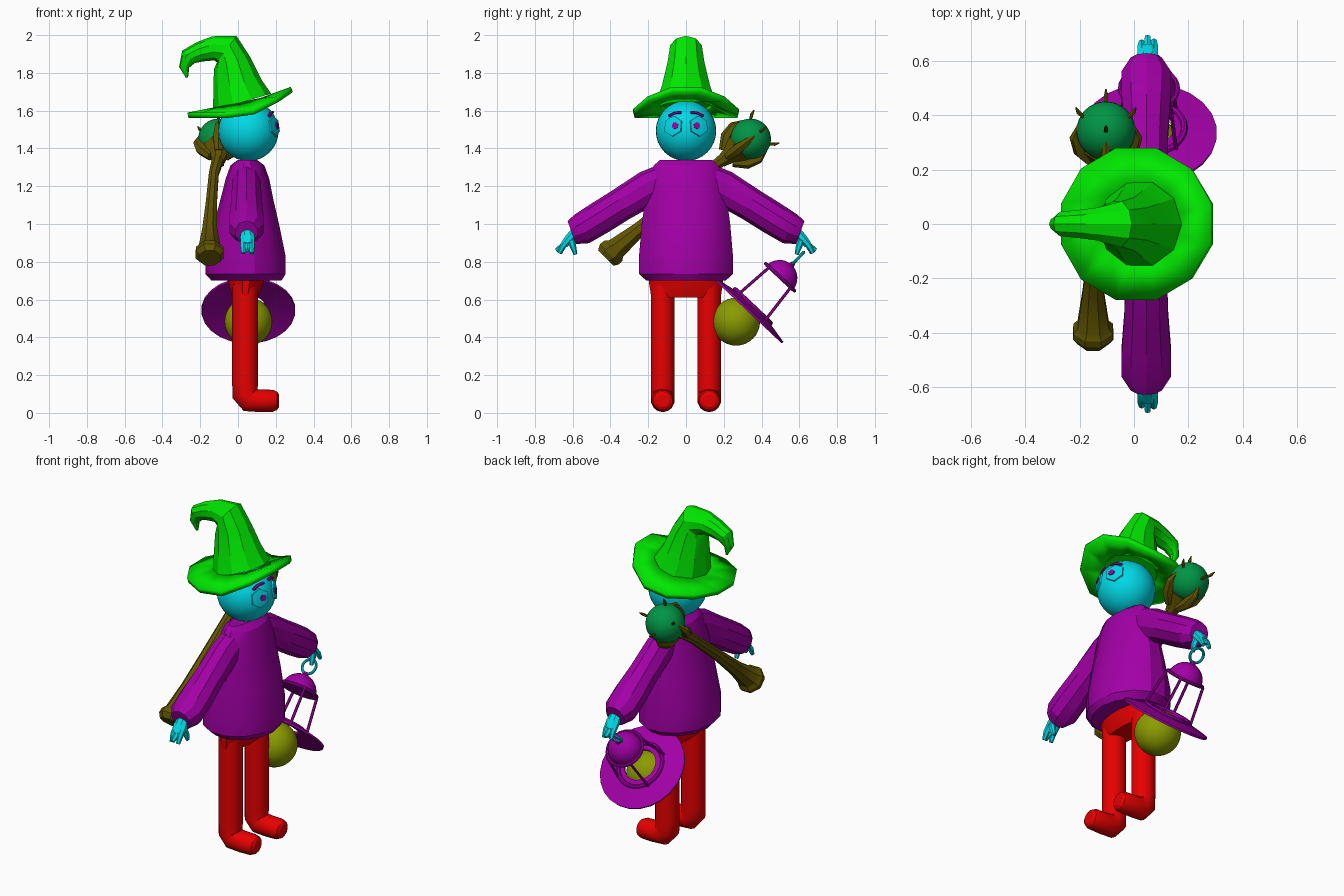
import bpy, bmesh, math
from mathutils import Vector

if "Cube" in bpy.data.objects:
    bpy.data.objects.remove(bpy.data.objects["Cube"], do_unlink=True)


def material(name, r, g, b):
    m = bpy.data.materials.new(name)
    m.use_nodes = True
    m.diffuse_color = (r, g, b, 1)
    m.node_tree.nodes["Principled BSDF"].inputs["Base Color"].default_value = (r, g, b, 1)
    return m


GREEN = material("hat green", 0, 0.80, 0)
PURPLE = material("robe purple", 0.36, 0, 0.38)
CYAN = material("skin cyan", 0, 0.70, 0.80)
RED = material("trouser red", 0.80, 0, 0)
BROWN = material("wood brown", 0.12, 0.09, 0)
YELLOW = material("lamp yellow", 0.26, 0.33, 0)
JADE = material("orb jade", 0, 0.30, 0.06)

X, Y, Z = Vector((1, 0, 0)), Vector((0, 1, 0)), Vector((0, 0, 1))


def finish(obj, name, mat):
    obj.name = name
    obj.data.materials.append(mat)
    bpy.ops.object.select_all(action="DESELECT")
    obj.select_set(True)
    bpy.context.view_layer.objects.active = obj
    bpy.ops.object.shade_smooth_by_angle()
    return obj


def mesh_object(bm, name, mat):
    bmesh.ops.recalc_face_normals(bm, faces=bm.faces)
    me = bpy.data.meshes.new(name)
    bm.to_mesh(me)
    bm.free()
    obj = bpy.data.objects.new(name, me)
    bpy.context.collection.objects.link(obj)
    return finish(obj, name, mat)


def bridge(bm, a, b):
    for i in range(len(a)):
        j = (i + 1) % len(a)
        bm.faces.new((a[i], a[j], b[j], b[i]))


def loft(name, mat, rings, side, n=8, axis=None, closed=False):
    """Skin elliptical rings (centre, radius along side, other radius)."""
    bm = bmesh.new()
    pts = [Vector(r[0]) for r in rings]
    loops = []
    for i, (_, ru, rv) in enumerate(rings):
        before = pts[i] - pts[i - 1] if i else pts[1] - pts[0]
        after = pts[i + 1] - pts[i] if i + 1 < len(pts) else before
        t = axis or (before.normalized() + after.normalized())
        v = t.cross(side).normalized()
        angles = [math.tau * (k + 0.5) / n for k in range(n)]
        loops.append([bm.verts.new(pts[i] + side * ru * math.cos(a) + v * rv * math.sin(a))
                      for a in angles])
    for a, b in zip(loops, loops[1:]):
        bridge(bm, a, b)
    if closed:
        bridge(bm, loops[-1], loops[0])
    else:
        bm.faces.new(loops[0])
        bm.faces.new(loops[-1])
    return mesh_object(bm, name, mat)


def ball(name, mat, centre, r):
    bpy.ops.mesh.primitive_uv_sphere_add(segments=32, ring_count=16, radius=r, location=centre)
    return finish(bpy.context.object, name, mat)


def torus(name, mat, centre, axis, major, minor):
    bpy.ops.mesh.primitive_torus_add(major_segments=28, minor_segments=8, major_radius=major,
                                     minor_radius=minor, location=centre,
                                     rotation=axis.to_track_quat("Z", "Y").to_euler())
    return finish(bpy.context.object, name, mat)


# Hat crown curling backwards
crown = [(0.022, 1.645, .16), (-.003, 1.73, .132), (-.03, 1.85, .102), (-.06, 1.925, .088),
         (-.13, 1.93, .064), (-.2, 1.912, .054), (-.262, 1.885, .047), (-.285, 1.83, .027),
         (-.27, 1.775, .006)]
loft("hat_crown", GREEN, [((x, 0, z), r, r) for x, z, r in crown], Y, 10)

# Hat brim, lifted at the face side
bm = bmesh.new()
inner, outer = [], []
for k in range(12):
    a = math.tau * (k + 0.5) / 12
    c, s = math.cos(a), math.sin(a)
    x = 0.285 * c
    inner.append(bm.verts.new((0.02 + .145 * c, .145 * s, 1.632 + .03 * c)))
    outer.append(bm.verts.new((0.01 + x, .285 * s, 1.575 + (x ** 1.5 * .95 if x > 0 else 0))))
bridge(bm, inner, outer)
brim = mesh_object(bm, "hat_brim", GREEN)
solid = brim.modifiers.new("thickness", "SOLIDIFY")
solid.thickness, solid.offset = 0.03, 0

# Head and face
HEAD = Vector((0.055, 0, 1.493))
ball("head", CYAN, HEAD, 0.16)
for s, label in ((1, "left"), (-1, "right")):
    d = Vector((.142, s * .07, .026)).normalized()
    loft(label + "_eye_plate", CYAN, [(HEAD + d * .14, .055, .055), (HEAD + d * .16, .055, .055),
                                      (HEAD + d * .164, .035, .035)], Z.cross(d).normalized(), 6)
    d = Vector((.145, s * .054, .026)).normalized()
    loft(label + "_pupil", PURPLE, [(HEAD + d * .15, .018, .018), (HEAD + d * .169, .018, .018)],
         Z.cross(d).normalized(), 10)
    brow = [(.022, .092), (.06, .096), (.1, .085)]
    loft(label + "_eyebrow", PURPLE,
         [(HEAD + Vector((.12, s * y, z)).normalized() * .163, .009, .008) for y, z in brow], X, 6)

# Robe
robe = [(.70, .045, .185, .215), (.735, .04, .212, .255), (.83, .04, .212, .255),
        (1.0, .045, .172, .24), (1.13, .047, .14, .222), (1.24, .05, .115, .2),
        (1.31, .05, .09, .175), (1.34, .05, .05, .14)]
loft("robe", PURPLE, [((x, 0, z), ry, rx) for z, x, rx, ry in robe], Y, 14, axis=Z)

# Trousers
loft("hips", RED, [((.042, 0, .73), .2, .1), ((.042, 0, .69), .2, .095),
                   ((.037, 0, .61), .187, .068)], Y, 16, axis=Z)
for s, label in ((1, "left"), (-1, "right")):
    y = s * .123
    leg = [(.037, .68, .064, .068), (.037, .16, .064, .068), (.038, .1, .064, .07),
           (.062, .068, .064, .066), (.12, .064, .062, .06), (.185, .064, .061, .058),
           (.207, .064, .052, .048), (.217, .064, .035, .033)]
    loft(label + "_leg", RED, [((x, y, z), a, b) for x, z, a, b in leg], Y, 14)

    # Sleeves, widening to the cuff
    sleeve = [(.1, 1.235, .075, .09), (.2, 1.19, .08, .095), (.34, 1.105, .085, .088),
              (.46, 1.03, .095, .088), (.55, .975, .095, .085), (.605, .955, .06, .065)]
    loft(label + "_sleeve", PURPLE, [((.045, s * y, z), a, b) for y, z, a, b in sleeve], X, 10)

    # Hands with three fingers and a thumb
    loft(label + "_palm", CYAN, [((.05, s * .58, .965), .03, .026), ((.05, s * .615, .925), .042, .028),
                                 ((.05, s * .645, .89), .036, .022)], X, 8)
    for k, (x, ty, tz) in enumerate([(.028, .668, .845), (.05, .688, .86), (.073, .672, .845)]):
        loft(f"{label}_finger_{k + 1}", CYAN, [((x, s * .62, .92), .018, .018), ((x, s * .65, .885), .017, .017),
                                               ((x, s * ty, tz), .011, .011)], X, 6)
    loft(label + "_thumb", CYAN, [((.065, s * .612, .925), .02, .02), ((.075, s * .598, .88), .018, .017),
                                  ((.075, s * .585, .838), .01, .01)], X, 6)

# Staff with flared foot
staff = [(-.15, -.425, .82, .062), (-.15, -.405, .84, .08), (-.15, -.385, .857, .078),
         (-.15, -.37, .87, .062), (-.15, -.25, .97, .042), (-.142, -.1, 1.1, .032),
         (-.128, .1, 1.265, .028), (-.105, .2, 1.345, .034)]
loft("staff", BROWN, [((x, y, z), r, r) for x, y, z, r in staff], X, 8)

# Orb held by a cup and four claws whose tips pierce through it
ORB = Vector((-.103, .342, 1.45))
ball("staff_orb", JADE, ORB, 0.108)
a = Vector((0, .79, .61)).normalized()
p = a.cross(X)
loft("staff_cup", BROWN, [(ORB + a * t, r, r) for t, r in ((-.2, .032), (-.14, .05), (-.08, .085))],
     X, 8, axis=a)
claw = [(-.15, .04, .025), (-.09, .09, .032), (-.03, .112, .022), (.02, .098, .01),
        (.06, .08, .008), (.085, .1, .009), (.108, .11, .003)]
for k in range(4):
    e = X * math.cos(k * math.pi / 2) + p * math.sin(k * math.pi / 2)
    loft(f"staff_claw_{k + 1}", BROWN, [(ORB + a * t + e * d, r, r) for t, d, r in claw],
         a.cross(e).normalized(), 6)

# Lantern: tilted tray, cage, dome and glowing globe
TRAY = Vector((.055, .33, .54))
a = Vector((0, .686, .727)).normalized()
p = a.cross(X)
ball("lantern_globe", YELLOW, (.055, .265, .483), 0.127)
loft("lantern_tray", PURPLE, [(TRAY + a * t, r, r) for t, r in
                              ((.024, .092), (-.004, .248), (.008, .25), (.038, .092))],
     X, 24, axis=a, closed=True)
torus("lantern_lower_ring", PURPLE, TRAY + a * .035, a, .13, .012)
torus("lantern_upper_ring", PURPLE, TRAY + a * .245, a, .105, .009)
for k in range(4):
    t = math.pi / 4 + k * math.pi / 2
    e = X * math.cos(t) + p * math.sin(t)
    loft(f"lantern_bar_{k + 1}", PURPLE, [(TRAY + a * .025 + e * .14, .008, .008),
                                          (TRAY + a * .245 + e * .11, .008, .008)], X, 6)
dome = [(math.sin(t * math.pi / 16), max(math.cos(t * math.pi / 16), .05)) for t in range(9)]
loft("lantern_dome", PURPLE, [(TRAY + a * (.235 + .1 * h), .098 * r, .098 * r) for h, r in dome],
     X, 20, axis=a)
loft("lantern_knob", PURPLE, [(TRAY + a * .325, .02, .02), (TRAY + a * .35, .012, .012)], X, 8)
torus("lantern_handle", CYAN, TRAY + a * .385, p, .042, .008)
